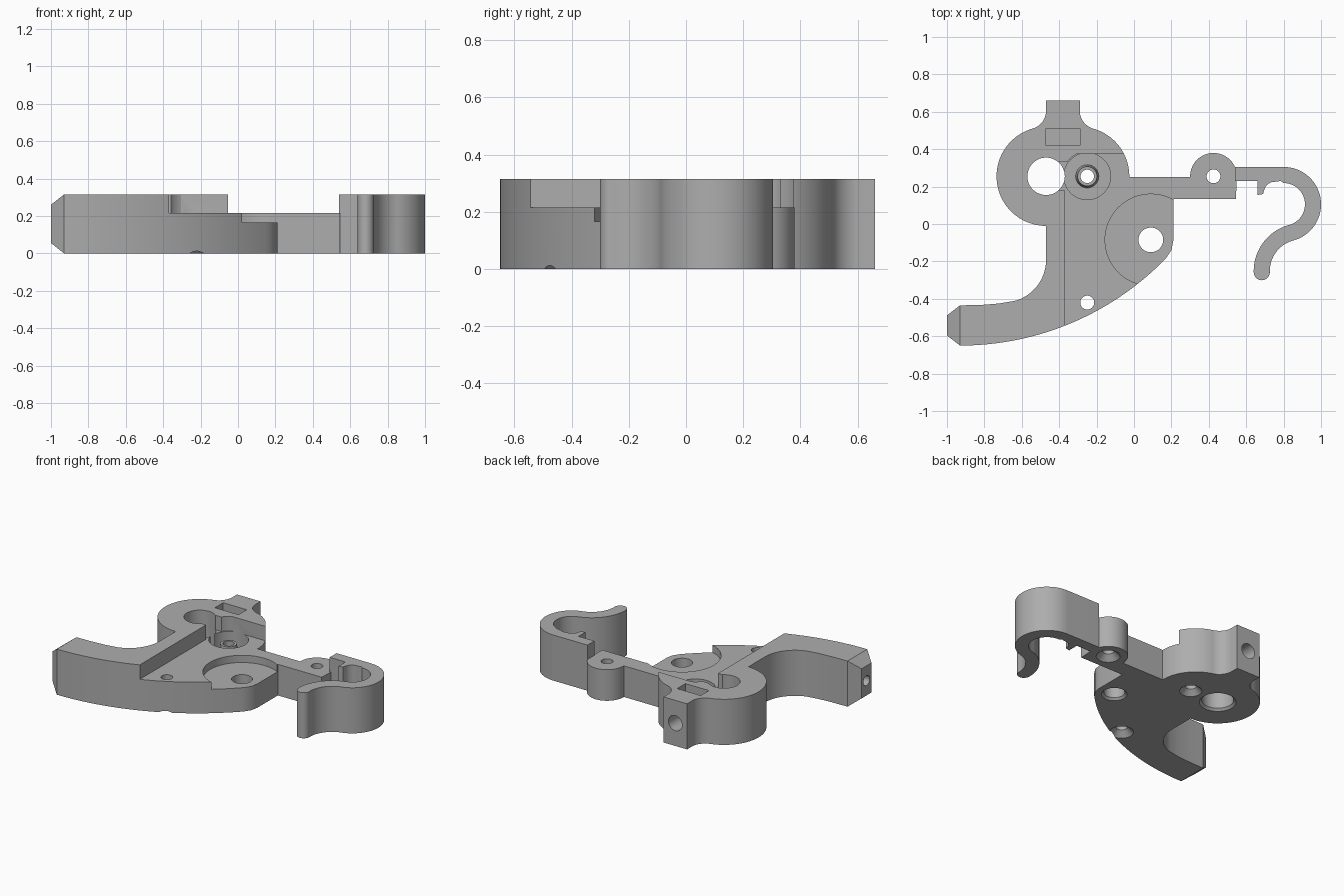
import bpy, bmesh
from math import cos, sin, radians, pi
from mathutils import Matrix, Vector

if "Cube" in bpy.data.objects:
    bpy.data.objects.remove(bpy.data.objects["Cube"])

TOP, STEP, POCKET = 0.315, 0.215, 0.165

grey = bpy.data.materials.new("plain_grey")
grey.use_nodes = True
grey.diffuse_color = (0.42, 0.42, 0.42, 1)
grey.node_tree.nodes["Principled BSDF"].inputs["Base Color"].default_value = grey.diffuse_color


def arc(x, y, r, start, end, n=24):
    """Points along an arc, angles in degrees."""
    steps = [radians(start + (end - start) * i / n) for i in range(n + 1)]
    return [(x + r * cos(a), y + r * sin(a)) for a in steps]


def finish(name, bm):
    bmesh.ops.recalc_face_normals(bm, faces=bm.faces)
    mesh = bpy.data.meshes.new(name)
    bm.to_mesh(mesh)
    bm.free()
    mesh.materials.append(grey)
    obj = bpy.data.objects.new(name, mesh)
    bpy.context.collection.objects.link(obj)
    return obj


def extruded(points, low, high):
    bm = bmesh.new()
    face = bm.faces.new([bm.verts.new((x, y, low)) for x, y in points])
    out = bmesh.ops.extrude_face_region(bm, geom=[face])["geom"]
    verts = [v for v in out if isinstance(v, bmesh.types.BMVert)]
    bmesh.ops.translate(bm, verts=verts, vec=(0, 0, high - low))
    bmesh.ops.remove_doubles(bm, verts=bm.verts, dist=0.0005)
    bmesh.ops.recalc_face_normals(bm, faces=bm.faces)
    return bm


def plate(name, points, low, high):
    return finish(name, extruded(points, low, high))


def cone(name, start, end, r1, r2):
    """Round solid between two points."""
    a, b = Vector(start), Vector(end)
    turn = (b - a).to_track_quat("Z", "Y").to_matrix().to_4x4()
    bm = bmesh.new()
    bmesh.ops.create_cone(bm, cap_ends=True, segments=48, radius1=r1, radius2=r2,
                          depth=(b - a).length,
                          matrix=Matrix.Translation((a + b) / 2) @ turn)
    return finish(name, bm)


def combine(target, tool, operation="DIFFERENCE"):
    mod = target.modifiers.new("combine", "BOOLEAN")
    mod.operation, mod.solver, mod.object = operation, "EXACT", tool
    tool.hide_render = True
    bpy.context.view_layer.objects.active = target
    bpy.ops.object.modifier_apply(modifier=mod.name)
    bpy.data.objects.remove(tool)


# Main plate: stub, hub, curved handle, side arm with boss, right lobe
outline = [(-0.29, 0.66), (-0.47, 0.66)]
outline += arc(-0.57, 0.606, 0.1, 0, -74, 12)
outline += arc(-0.47, 0.255, 0.265, 106, 270, 40)
outline += arc(-0.70, -0.19, 0.23, 0, -73, 20)
outline += [(-0.72, -0.425), (-0.82, -0.433), (-0.93, -0.435)]
outline += arc(-0.93, 0.882, 1.532, -90, -44, 40)
outline += [(0.2, -0.14), (0.21, -0.09), (0.21, 0.135), (0.545, 0.135)]
outline += arc(0.425, 0.255, 0.125, 0, 180)
outline += [(0.3, 0.25), (-0.025, 0.25)]
outline += arc(-0.29, 0.255, 0.265, 2, 74)
outline += arc(-0.19, 0.606, 0.1, 254, 180, 12)[:-1]
bm = extruded(outline, 0, TOP)

# Tapered handle tip, drawn out of the end face
tip = min(bm.faces, key=lambda f: f.calc_center_median().x)
tip = max((f for f in bm.faces if abs(f.normal.x) > 0.99
           and abs(f.calc_center_median().x + 0.93) < 0.01), key=lambda f: f.calc_area())
centre = tip.calc_center_median()
out = bmesh.ops.extrude_face_region(bm, geom=[tip])["geom"]
bmesh.ops.delete(bm, geom=[tip], context="FACES_ONLY")
for v in (v for v in out if isinstance(v, bmesh.types.BMVert)):
    v.co = (-1, centre.y + (v.co.y - centre.y) * 0.5, centre.z + (v.co.z - centre.z) * 0.65)
body = finish("lever_body", bm)

# Lowered step over the right half
step = [(-0.37, -0.8), (0.8, -0.8), (0.8, 0.6), (0.1, 0.6), (0.1, 0.375)]
step += arc(-0.25, 0.255, 0.132, 115, 145, 6)
step += [(-0.42, 0.33), (-0.42, 0.18), (-0.37, 0.18)]
combine(body, plate("step_cutter", step, STEP, 0.5))

# Round pockets and the small collar in the upper one
combine(body, cone("pivot_pocket", (0.09, -0.085, POCKET), (0.09, -0.085, STEP + 0.04), 0.245, 0.245))
combine(body, cone("spring_pocket", (-0.25, 0.255, 0.1), (-0.25, 0.255, STEP + 0.02), 0.125, 0.125))
combine(body, cone("collar", (-0.25, 0.255, 0.08), (-0.25, 0.255, 0.19), 0.064, 0.052), "UNION")

# Through holes, countersunk underneath
for x, y, r, sink in ((-0.47, 0.255, 0.1, 0.115), (-0.25, 0.255, 0.036, 0.07),
                      (0.09, -0.085, 0.066, 0.08), (-0.25, -0.42, 0.037, 0.075),
                      (0.425, 0.255, 0.037, 0.075)):
    combine(body, cone("hole", (x, y, -0.1), (x, y, 0.5), r, r))
    depth = sink - r
    combine(body, cone("countersink", (x, y, -0.01), (x, y, depth), sink + 0.01, r))

# Nut slot and cross bores
slot = [(-0.47, 0.42), (-0.29, 0.42), (-0.29, 0.51), (-0.47, 0.51)]
combine(body, plate("nut_slot", slot, 0.06, 0.5))
combine(body, cone("stub_bore", (-0.38, 0.8, TOP / 2), (-0.38, 0.39, TOP / 2), 0.052, 0.052))
combine(body, cone("tip_bore", (-1.1, centre.y, TOP / 2), (-0.75, centre.y, TOP / 2), 0.034, 0.034))

# Hook: straight bar, round bend, reverse curve, rounded end and inner tooth
hook = [(0.54, 0.305)]
hook += arc(0.8, 0.105, 0.2, 90, -75, 40)
hook += arc(0.896, -0.252, 0.17, 105, 182)
hook += arc(0.683, -0.258, 0.043, 0, -180, 16)
hook += arc(0.896, -0.252, 0.256, 180, 105)
hook += arc(0.8, 0.105, 0.114, -75, 90, 36)
hook += [(0.785, 0.23)]
hook += arc(0.75, 0.17, 0.055, 90, 170, 10)
hook += [(0.69, 0.16), (0.66, 0.155), (0.66, 0.23), (0.54, 0.23)]
hook_obj = plate("hook", hook, 0, TOP)

for obj in (body, hook_obj):
    bpy.ops.object.select_all(action="DESELECT")
    obj.select_set(True)
    bpy.context.view_layer.objects.active = obj
    bpy.ops.object.shade_smooth_by_angle(angle=radians(25))
